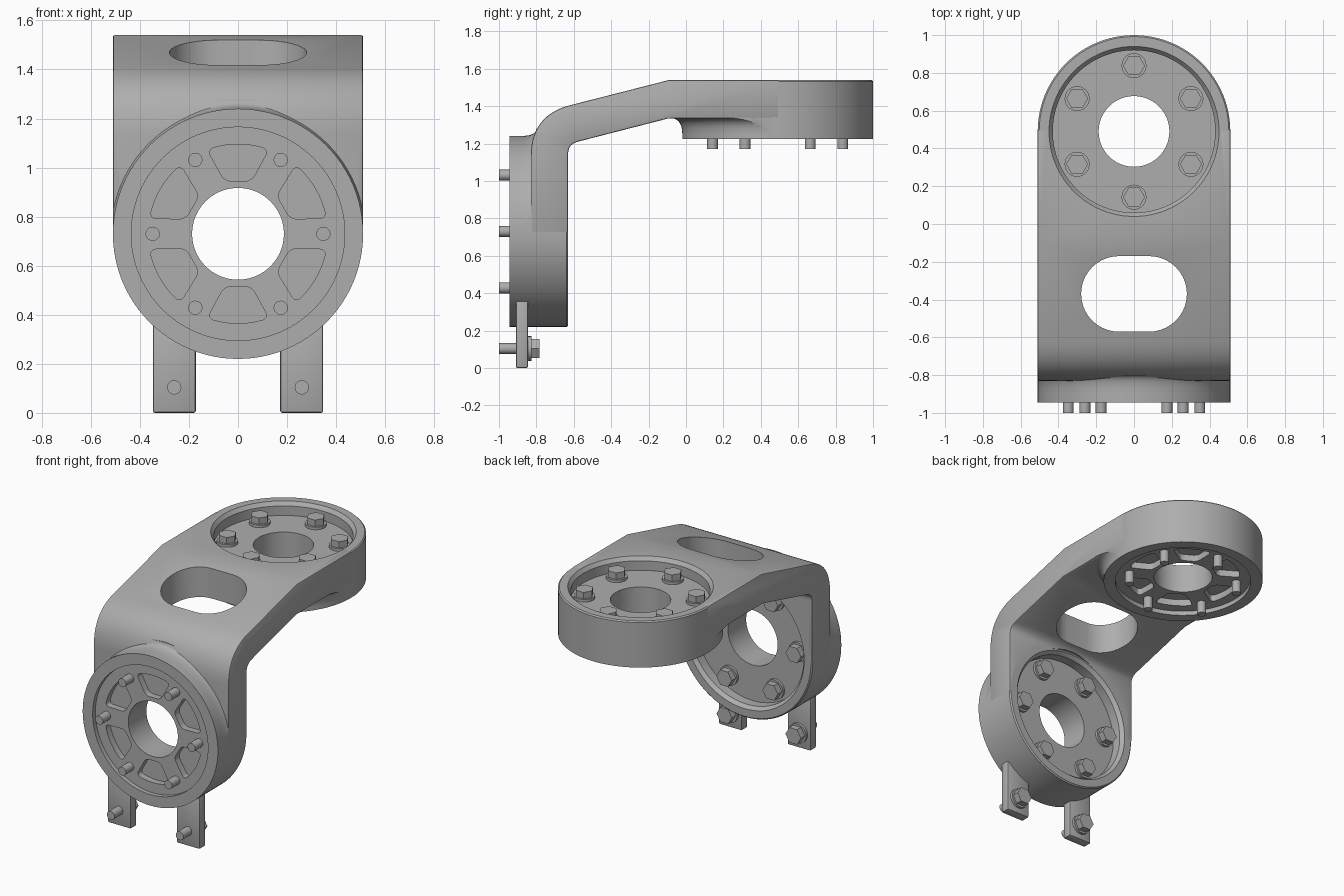
import bpy, bmesh
from math import sin, cos, pi, radians
from mathutils import Matrix, Vector

old = bpy.data.objects.get("Cube")
if old:
    bpy.data.objects.remove(old)

metal = bpy.data.materials.new("grey_metal")
metal.use_nodes = True
GREY = (0.42, 0.42, 0.42, 1)
metal.diffuse_color = GREY
metal.node_tree.nodes["Principled BSDF"].inputs["Base Color"].default_value = GREY

parts = []
RADIUS, THICK, FLOOR = 0.51, 0.315, 0.225


def make(name, bm, matrix=Matrix()):
    bmesh.ops.transform(bm, matrix=matrix, verts=bm.verts)
    bmesh.ops.recalc_face_normals(bm, faces=bm.faces)
    mesh = bpy.data.meshes.new(name)
    bm.to_mesh(mesh)
    bm.free()
    mesh.materials.append(metal)
    obj = bpy.data.objects.new(name, mesh)
    bpy.context.collection.objects.link(obj)
    parts.append(obj)
    return obj


def apply(obj, mod):
    bpy.context.view_layer.objects.active = obj
    bpy.ops.object.modifier_apply(modifier=mod.name)


def boolean(obj, cutter, operation="DIFFERENCE"):
    mod = obj.modifiers.new("cut", "BOOLEAN")
    mod.operation, mod.solver, mod.object = operation, "EXACT", cutter
    apply(obj, mod)
    parts.remove(cutter)
    bpy.data.objects.remove(cutter)


def prism(bm, points, low, high):
    face = bm.faces.new([bm.verts.new((x, y, low)) for x, y in points])
    side = bmesh.ops.extrude_face_region(bm, geom=[face])["geom"]
    verts = [g for g in side if isinstance(g, bmesh.types.BMVert)]
    bmesh.ops.translate(bm, verts=verts, vec=(0, 0, high - low))


def circle(radius, count, turn=0.0, cx=0.0, cy=0.0):
    return [(cx + radius * cos(turn + 2 * pi * i / count),
             cy + radius * sin(turn + 2 * pi * i / count)) for i in range(count)]


def lathe(bm, profile, count=96):
    # Closed (radius, height) loop turned round the z axis
    rings = [[bm.verts.new((r * cos(2 * pi * i / count), r * sin(2 * pi * i / count), h))
              for r, h in profile] for i in range(count)]
    n = len(profile)
    for i in range(count):
        a, b = rings[i], rings[(i + 1) % count]
        for j in range(n):
            k = (j + 1) % n
            bm.faces.new((a[j], b[j], b[k], a[k]))


def bend(start, control, end, steps=10):
    a, b, c = Vector(start), Vector(control), Vector(end)
    ts = [i / steps for i in range(steps + 1)]
    return [tuple(a * (1 - t) ** 2 + b * 2 * t * (1 - t) + c * t * t) for t in ts]


def bolt(name, matrix, tip, seat):
    # Shank, washer and hexagon head along local z
    bm = bmesh.new()
    prism(bm, circle(0.029, 20), tip, seat)
    prism(bm, circle(0.066, 28), seat, seat + 0.018)
    prism(bm, circle(0.058, 6), seat + 0.018, seat + 0.062)
    make(name, bm, matrix)


def flange(name, matrix, turn, flare):
    # Thick ring with a counterbore on the head side and a shallow recess on the other
    bm = bmesh.new()
    lathe(bm, [(0.187, 0.03), (0.435, 0.03), (0.435, 0), (RADIUS, 0),
               (RADIUS, THICK - 0.008), (RADIUS - 0.008, THICK), (0.45, THICK),
               (0.43, THICK - 0.025), (0.43, FLOOR), (0.187, FLOOR)])
    ring = make(name + "_flange", bm, matrix)

    # Rounded pockets between the bolts
    bm = bmesh.new()
    arc = [(0.365 * sin(radians(a)), 0.365 * cos(radians(a))) for a in range(-20, 21, 4)]
    prism(bm, arc + [(0.055, 0.215), (-0.055, 0.215)], -0.05, 0.075)
    corners = [e for e in bm.edges
               if abs(e.verts[0].co.z - e.verts[1].co.z) > 0.1 and e.calc_face_angle() > 0.5]
    bmesh.ops.bevel(bm, geom=corners, offset=0.025, segments=4, profile=0.5, affect="EDGES")
    pocket = bm.copy()
    bm.free()
    one = bpy.data.meshes.new("pocket")
    pocket.to_mesh(one)
    pocket.free()
    bm = bmesh.new()
    for i in range(6):
        before = set(bm.verts)
        bm.from_mesh(one)
        new = [v for v in bm.verts if v not in before]
        bmesh.ops.rotate(bm, verts=new, cent=(0, 0, 0),
                         matrix=Matrix.Rotation(turn + i * pi / 3, 3, "Z"))
    bpy.data.meshes.remove(one)
    boolean(ring, make("pocket_cutter", bm, matrix))

    # Blend between the ring and the arm, on the arm side only
    start, end, back = flare
    bm = bmesh.new()
    curve = bend((RADIUS, start), (RADIUS, end[1]), end, 8)
    lathe(bm, [(0.47, start)] + curve + [(end[0], back), (0.47, back)])
    blend = make(name + "_blend", bm, matrix)
    bm = bmesh.new()
    w = RADIUS - 0.001
    prism(bm, [(-w, -1), (w, -1), (w, 0), (-w, 0)], -0.2, 0.6)
    boolean(blend, make("blend_cutter", bm, matrix), "INTERSECT")

    for i, (x, y) in enumerate(circle(0.348, 6, turn)):
        bolt(f"{name}_bolt_{i + 1}", matrix @ Matrix.Translation((x, y, 0)), -0.055, FLOOR)


TO_BACK = Matrix.Rotation(-pi / 2, 4, "X")
front = Matrix.Translation((0, -0.945, 0.73)) @ TO_BACK
top = Matrix.Translation((0, 0.49, 1.225))

# Bent arm from its side profile
bm = bmesh.new()
outline = [(0.5, 1.54), (-0.09, 1.54)]
outline += bend((-0.62, 1.405), (-0.83, 1.351), (-0.83, 1.13), 14)
outline += [(-0.83, 0.72), (-0.63, 0.72)]
outline += bend((-0.63, 1.15), (-0.63, 1.197), (-0.575, 1.211), 6)
outline += [(-0.1, 1.333), (0.5, 1.335)]
prism(bm, outline, -RADIUS, RADIUS)
arm = make("bent_arm", bm, Matrix(((0, 0, 1, 0), (1, 0, 0, 0), (0, 1, 0, 0), (0, 0, 0, 1))))
edge = arm.modifiers.new("soft_edges", "BEVEL")
edge.width, edge.segments, edge.limit_method, edge.angle_limit = 0.008, 2, "ANGLE", radians(60)
apply(arm, edge)

# Clear the arm inside both rings, and cut the slot
for matrix, high in ((front, 0.345), (top, 0.5)):
    bm = bmesh.new()
    prism(bm, circle(0.46, 96), -0.2, high)
    boolean(arm, make("ring_cutter", bm, matrix))
bm = bmesh.new()
slot = []
for cx, a0 in ((0.08, -90), (-0.08, 90)):
    slot += [(cx + 0.2 * cos(radians(a0 + 9 * i)), -0.37 + 0.2 * sin(radians(a0 + 9 * i)))
             for i in range(21)]
prism(bm, slot, 1.0, 1.8)
boolean(arm, make("slot_cutter", bm))

flange("front", front, 0, (0.055, (0.55, 0.145), 0.22))
flange("top", top, pi / 6, (0.03, (0.59, 0.115), 0.15))

# Two lower tabs, each with a bolt
for side, s in (("left", 1), ("right", -1)):
    bm = bmesh.new()
    xs = sorted((s * 0.172, s * 0.347))
    prism(bm, [(xs[0], -0.91), (xs[1], -0.91), (xs[1], -0.845), (xs[0], -0.845)], 0, 0.37)
    bmesh.ops.bevel(bm, geom=bm.edges[:], offset=0.009, segments=2, profile=0.5, affect="EDGES")
    make(side + "_tab", bm)
    spot = Matrix.Translation((s * 0.26, -0.845, 0.104)) @ TO_BACK
    bolt(side + "_tab_bolt", spot, -0.155, 0)

bpy.ops.object.select_all(action="DESELECT")
for obj in parts:
    obj.select_set(True)
bpy.context.view_layer.objects.active = arm
bpy.ops.object.shade_smooth_by_angle(angle=radians(30))
